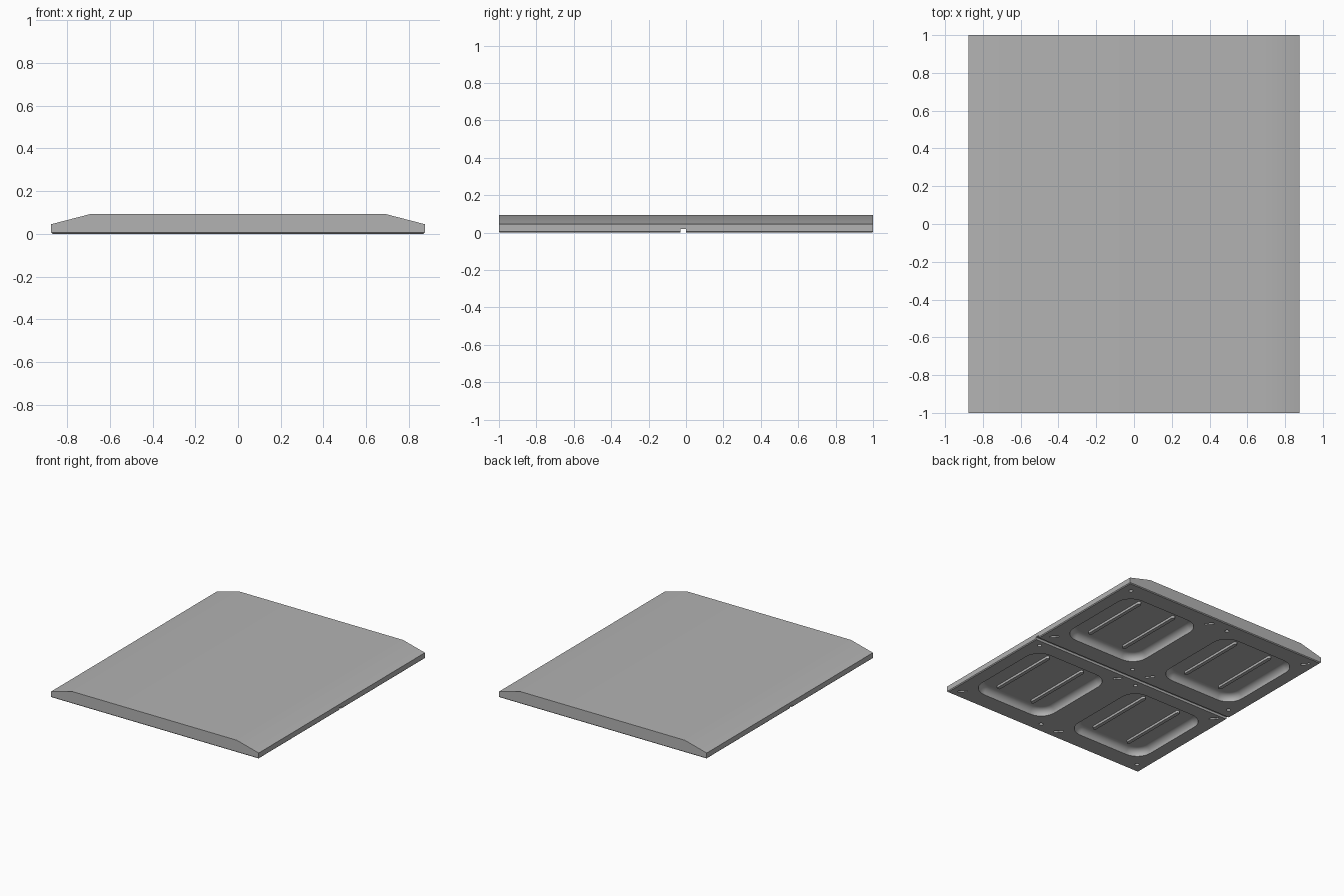
import bpy, bmesh, math
from mathutils import Vector

cube = bpy.data.objects.get("Cube")
if cube:
    bpy.data.objects.remove(cube, do_unlink=True)

grey = bpy.data.materials.new("plain_grey")
grey.use_nodes = True
colour = (0.45, 0.45, 0.45, 1)
grey.diffuse_color = colour
grey.node_tree.nodes["Principled BSDF"].inputs["Base Color"].default_value = colour

CELLS = [(sx * 0.44, sy * 0.5) for sx in (-1, 1) for sy in (-1, 1)]
DEPTH = 0.05


def make_object(name, bm):
    bmesh.ops.recalc_face_normals(bm, faces=bm.faces)
    mesh = bpy.data.meshes.new(name)
    bm.to_mesh(mesh)
    bm.free()
    mesh.materials.append(grey)
    obj = bpy.data.objects.new(name, mesh)
    bpy.context.collection.objects.link(obj)
    return obj


def rounded_loop(hx, hy, r, steps=8):
    """Rounded rectangle outline, counter-clockwise."""
    points = []
    for quarter, (sx, sy) in enumerate([(1, 1), (-1, 1), (-1, -1), (1, -1)]):
        for i in range(steps + 1):
            a = math.pi / 2 * (quarter + i / steps)
            points.append((sx * (hx - r) + r * math.cos(a),
                           sy * (hy - r) + r * math.sin(a)))
    return points


def loft(bm, centre, levels, turn=0.0):
    """Closed solid through (outline, height) levels."""
    c, s = math.cos(turn), math.sin(turn)
    rings = [[bm.verts.new((centre[0] + x * c - y * s, centre[1] + x * s + y * c, z))
              for x, y in outline] for outline, z in levels]
    n = len(rings[0])
    for low, high in zip(rings, rings[1:]):
        for i in range(n):
            j = (i + 1) % n
            bm.faces.new((low[i], low[j], high[j], high[i]))
    bm.faces.new(rings[0][::-1])
    bm.faces.new(rings[-1])


def smooth(obj):
    bpy.ops.object.select_all(action='DESELECT')
    obj.select_set(True)
    bpy.context.view_layer.objects.active = obj
    bpy.ops.object.shade_smooth_by_angle(angle=math.radians(30))


# Slab with sloping sides and a fine chamfer round its base
bm = bmesh.new()
half = [(0.875, 0), (0.875, 0.045), (0.69, 0.093)]
profile = half + [(-x, z) for x, z in reversed(half)]
end = bm.faces.new([bm.verts.new((x, -1, z)) for x, z in profile])
ext = bmesh.ops.extrude_face_region(bm, geom=[end])
bmesh.ops.translate(bm, vec=Vector((0, 2, 0)),
                    verts=[v for v in ext["geom"] if isinstance(v, bmesh.types.BMVert)])
bmesh.ops.recalc_face_normals(bm, faces=bm.faces)
base = [e for e in bm.edges if all(v.co.z < 0.001 for v in e.verts)]
bmesh.ops.bevel(bm, geom=base, offset=0.006, segments=1, affect='EDGES')
slab = make_object("slab", bm)

# Cutters: pockets with filleted floors, round holes, slots and a cross groove
bm = bmesh.new()
for cx, cy in CELLS:
    levels = [(rounded_loop(0.33, 0.36, 0.12), -0.02)]
    for i in range(8):
        a = math.pi / 2 * i / 7
        inset = DEPTH * (1 - math.cos(a))
        levels.append((rounded_loop(0.33 - inset, 0.36 - inset, 0.12 - inset),
                       DEPTH * math.sin(a)))
    loft(bm, (cx, cy), levels)
    for side in (-1, 1):
        hole = rounded_loop(0.0151, 0.0151, 0.015, 4)
        loft(bm, (cx + side * 0.36, cy + side * 0.42), [(hole, -0.02), (hole, 0.025)])
        slot = rounded_loop(0.035, 0.009, 0.0089, 4)
        loft(bm, (cx + side * 0.36, cy - side * 0.42), [(slot, -0.02), (slot, 0.02)],
             math.atan2(-0.42, 0.36))
groove = [(-1, -0.03), (1, -0.03), (1, 0.0), (-1, 0.0)]
loft(bm, (0, 0), [(groove, -0.02), (groove, 0.018)])
cutter = make_object("underside_cutter", bm)
cutter.hide_render = True

cut = slab.modifiers.new("underside", 'BOOLEAN')
cut.operation = 'DIFFERENCE'
cut.solver = 'EXACT'
cut.object = cutter
bpy.context.view_layer.objects.active = slab
bpy.ops.object.modifier_apply(modifier=cut.name)
bpy.data.objects.remove(cutter, do_unlink=True)
smooth(slab)
weighted = slab.modifiers.new("even_shading", 'WEIGHTED_NORMAL')
weighted.keep_sharp = True

# Two stiffening ribs on each pocket floor
bm = bmesh.new()
for cx, cy in CELLS:
    for side in (-1, 1):
        rib = rounded_loop(0.014, 0.28, 0.0139, 4)
        loft(bm, (cx + side * 0.155, cy), [(rib, DEPTH - 0.018), (rib, DEPTH + 0.003)])
ribs = make_object("pocket_ribs", bm)
smooth(ribs)
